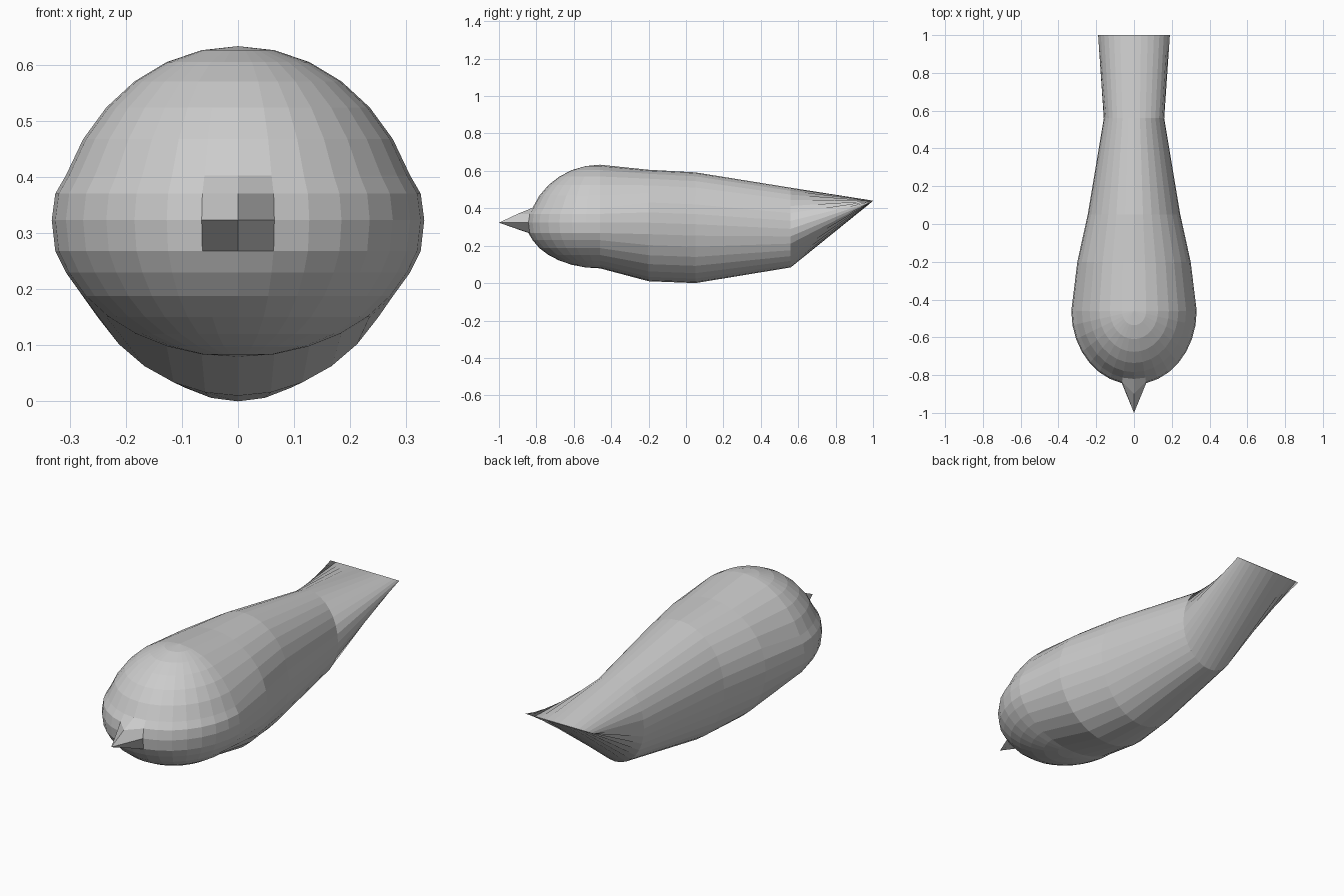
import bpy, bmesh
from math import sin, cos, pi

if "Cube" in bpy.data.objects:
    bpy.data.objects.remove(bpy.data.objects["Cube"])

bm = bmesh.new()
STEP = pi / 16


def quad(verts):
    # skip repeated pole vertices
    unique = list(dict.fromkeys(verts))
    if len(unique) > 2:
        bm.faces.new(unique)


def head_z(k):
    # domed crown, shallower chin, raised cheek line
    special = {1: 0.37, 0: 0.323, -1: 0.268}
    if k in special:
        return special[k]
    s = sin(k * STEP)
    return 0.26 + 0.373 * s if k > 0 else 0.323 + 0.244 * s


# Head: front half of a stretched sphere
top = bm.verts.new((0, -0.46, head_z(8)))
bottom = bm.verts.new((0, -0.46, head_z(-8)))
beak = {0: -1.0, 1: -0.90}
rows = {8: [top] * 17, -8: [bottom] * 17}
for k in range(-7, 8):
    r = cos(k * STEP)
    rows[k] = []
    for j in range(17):
        x = 0.332 * r * cos(j * STEP)
        y = -0.46 - 0.39 * r * sin(j * STEP)
        # Beak: middle vertices pulled forward
        if j == 8 and k in beak:
            y = beak[k]
        rows[k].append(bm.verts.new((x, y, head_z(k))))
for k in range(-8, 8):
    for j in range(16):
        quad([rows[k][j], rows[k + 1][j], rows[k + 1][j + 1], rows[k][j + 1]])

# Body and flattened tail: y, half width, middle z, top z, bottom z
sections = [
    (-0.20, 0.300, 0.323, 0.606, 0.010),
    (0.05, 0.245, 0.315, 0.592, 0.000),
    (0.56, 0.160, 0.290, 0.510, 0.084),
    (1.00, 0.190, 0.440, 0.441, 0.439),
]
prev = [rows[k][0] for k in range(-8, 9)] + [rows[k][16] for k in range(7, -8, -1)]
for y, w, mid, hi, lo in sections:
    ring = []
    for i in range(32):
        a = (i - 8) * STEP
        h = hi - mid if sin(a) > 0 else mid - lo
        ring.append(bm.verts.new((w * cos(a), y, mid + h * sin(a))))
    for i in range(32):
        n = (i + 1) % 32
        quad([prev[i], ring[i], ring[n], prev[n]])
    prev = ring
bm.faces.new(prev)

bmesh.ops.recalc_face_normals(bm, faces=bm.faces)
mesh = bpy.data.meshes.new("bird_body")
bm.to_mesh(mesh)
bm.free()
bird = bpy.data.objects.new("bird_body", mesh)
bpy.context.collection.objects.link(bird)
